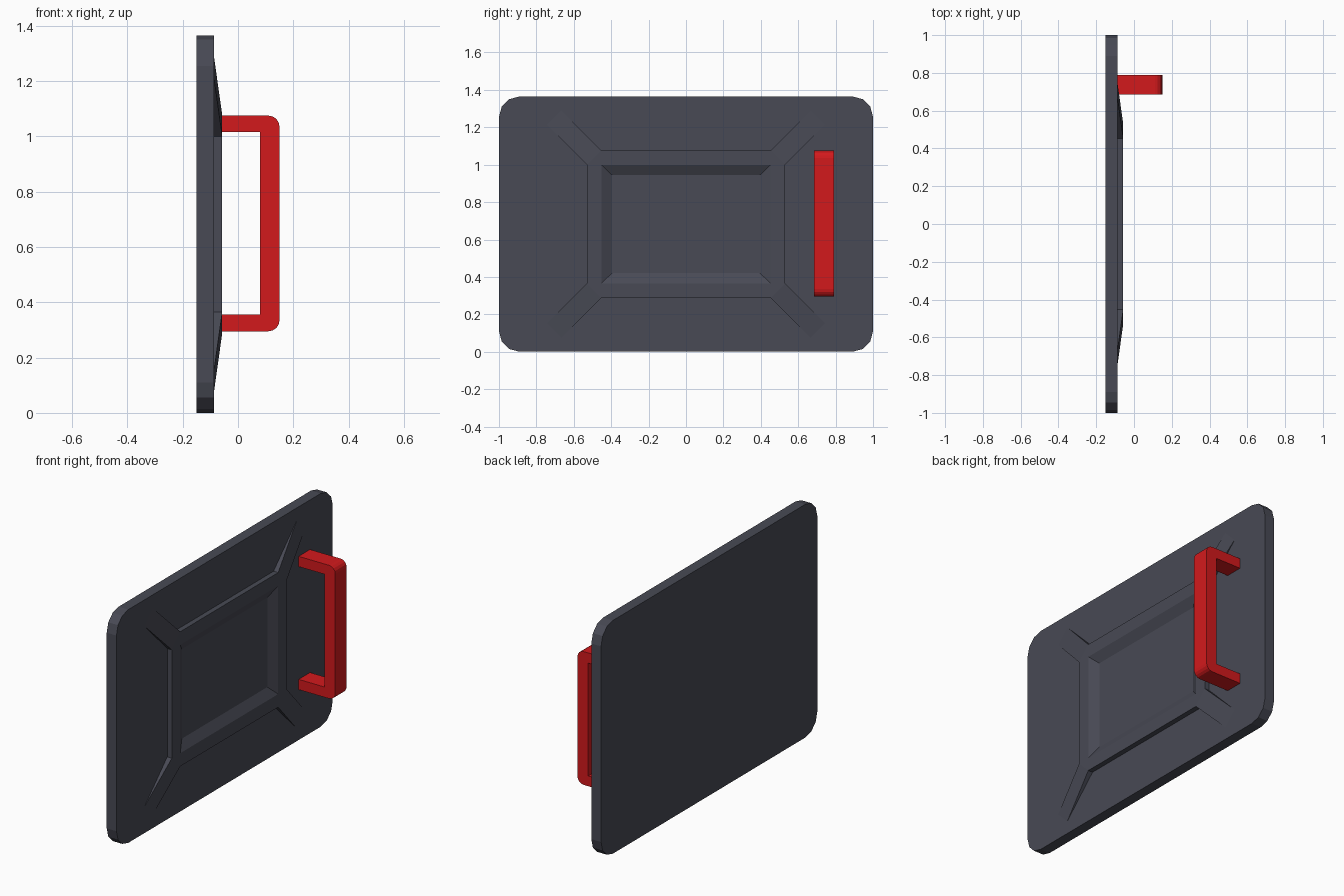
import bpy, bmesh, math

if "Cube" in bpy.data.objects:
    bpy.data.objects.remove(bpy.data.objects["Cube"])

H = 1.365                 # overall height
CZ = H / 2
X_BACK, X_FACE, X_RIM = -0.15, -0.087, -0.057


def material(name, color):
    m = bpy.data.materials.new(name)
    m.diffuse_color = (*color, 1)
    m.use_nodes = True
    m.node_tree.nodes["Principled BSDF"].inputs["Base Color"].default_value = m.diffuse_color
    return m


def finish(bm, name, mat):
    bmesh.ops.remove_doubles(bm, verts=bm.verts, dist=1e-5)
    bmesh.ops.recalc_face_normals(bm, faces=bm.faces)
    me = bpy.data.meshes.new(name)
    bm.to_mesh(me)
    bm.free()
    me.materials.append(mat)
    ob = bpy.data.objects.new(name, me)
    bpy.context.collection.objects.link(ob)
    return ob


def prism(name, pts, offset, mat):
    """Extrude a closed 3D outline along offset."""
    bm = bmesh.new()
    face = bm.faces.new([bm.verts.new(p) for p in pts])
    ext = bmesh.ops.extrude_face_region(bm, geom=[face], use_keep_orig=True)
    moved = [v for v in ext["geom"] if isinstance(v, bmesh.types.BMVert)]
    bmesh.ops.translate(bm, verts=moved, vec=offset)
    return finish(bm, name, mat)


def arc(cx, cy, r, start, steps):
    return [(cx + r * math.cos(math.radians(start + 90 * i / steps)),
             cy + r * math.sin(math.radians(start + 90 * i / steps)))
            for i in range(steps + 1)]


dark = material("dark_slate", (0.065, 0.068, 0.09))
red = material("red", (0.65, 0.01, 0.012))

# Door panel with rounded corners
r = 0.11
outline = (arc(1 - r, H - r, r, 0, 3) + arc(-1 + r, H - r, r, 90, 3)
           + arc(-1 + r, r, r, 180, 3) + arc(1 - r, r, r, 270, 3))
prism("door_panel", [(X_BACK, y, z) for y, z in outline],
      (X_FACE - X_BACK, 0, 0), dark)

# Raised frame with sloped inner edge and tapering corner ribs
bm = bmesh.new()


def quad(*pts):
    bm.faces.new([bm.verts.new(p) for p in pts])


def add_quarter(sy, sz):
    def p(x, y, z):
        return (x, sy * y, CZ + sz * z)
    T, B = X_RIM, X_FACE
    ay, az, by, bz = 0.53, 0.317, 0.453, 0.394   # outer chamfer corners
    fy, fz = 0.395, 0.262                        # foot of the inner slope
    d = 0.213                                    # rib reach
    # frame top, outer walls and inner slopes
    quad(p(T, ay, 0), p(T, ay, az), p(T, by, az), p(T, by, 0))
    quad(p(T, 0, bz), p(T, by, bz), p(T, by, az), p(T, 0, az))
    quad(p(T, ay, az), p(T, by, bz), p(T, by, az))
    quad(p(B, ay, 0), p(B, ay, az), p(T, ay, az), p(T, ay, 0))
    quad(p(B, 0, bz), p(B, by, bz), p(T, by, bz), p(T, 0, bz))
    quad(p(T, by, 0), p(T, by, az), p(B, fy, fz), p(B, fy, 0))
    quad(p(T, 0, az), p(T, by, az), p(B, fy, fz), p(B, 0, fz))
    # corner rib running down to the panel
    quad(p(T, ay, az), p(T, by, bz), p(B, by + d, bz + d), p(B, ay + d, az + d))
    quad(p(T, ay, az), p(B, ay + d, az + d), p(B, ay, az))
    quad(p(T, by, bz), p(B, by + d, bz + d), p(B, by, bz))


for sy in (-1, 1):
    for sz in (-1, 1):
        add_quarter(sy, sz)
frame = finish(bm, "raised_frame", dark)
# open underside: make sure the faces point away from the panel
if sum(f.normal.x * f.area for f in frame.data.polygons) < 0:
    frame.data.flip_normals()

# Pull handle: bracket profile in x-z with rounded outer corners
z0, z1, hr, t = 0.295, 1.075, 0.04, 0.06
profile = ([(X_FACE, z0)] + arc(0.15 - hr, z0 + hr, hr, 270, 4)
           + arc(0.15 - hr, z1 - hr, hr, 0, 4)
           + [(X_FACE, z1), (X_FACE, z1 - t), (0.08, z1 - t),
              (0.08, z0 + t), (X_FACE, z0 + t)])
prism("pull_handle", [(x, 0.685, z) for x, z in profile], (0, 0.105, 0), red)
